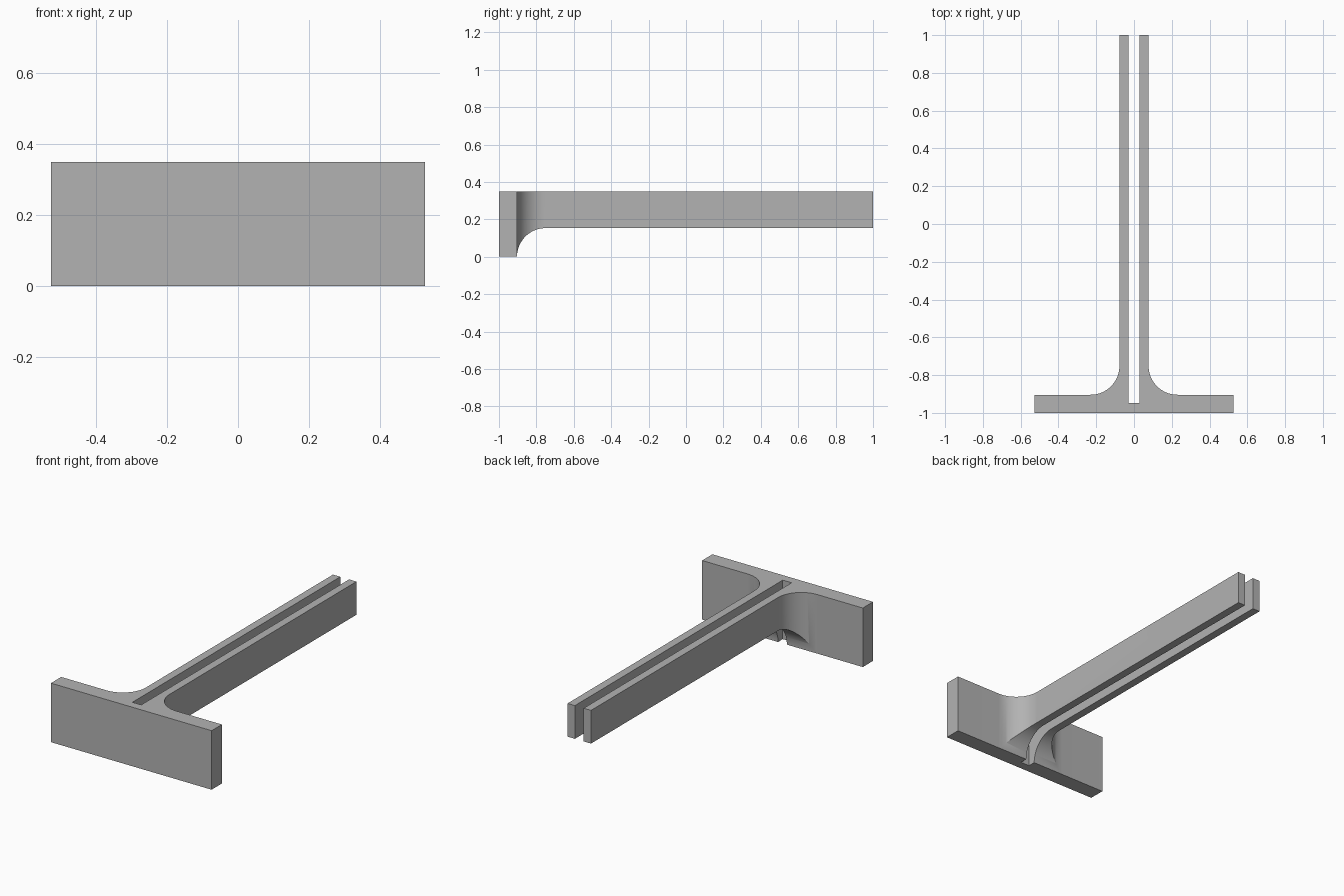
import bpy, bmesh
from math import sin, cos, pi, radians

cube = bpy.data.objects.get("Cube")
if cube:
    bpy.data.objects.remove(cube, do_unlink=True)

HALF_WIDTH, HEIGHT = 0.527, 0.35     # cross plate
PLATE_BACK = -0.904
WEB, SLOT, SLOT_END = 0.077, 0.029, -0.948
R = 0.153                            # fillet radius, also the web's underside height
STEPS = 24

grey = bpy.data.materials.new("plain_grey")
grey.use_nodes = True
colour = (0.45, 0.45, 0.45, 1)
grey.diffuse_color = colour
grey.node_tree.nodes["Principled BSDF"].inputs["Base Color"].default_value = colour


def prism(name, outline, offset):
    """Solid made by sweeping a closed outline of 3D points along offset."""
    bm = bmesh.new()
    face = bm.faces.new([bm.verts.new(p) for p in outline])
    swept = bmesh.ops.extrude_face_region(bm, geom=[face])["geom"]
    moved = [g for g in swept if isinstance(g, bmesh.types.BMVert)]
    bmesh.ops.translate(bm, verts=moved, vec=offset)
    bmesh.ops.recalc_face_normals(bm, faces=bm.faces)
    mesh = bpy.data.meshes.new(name)
    bm.to_mesh(mesh)
    bm.free()
    mesh.materials.append(grey)
    obj = bpy.data.objects.new(name, mesh)
    bpy.context.collection.objects.link(obj)
    return obj


def arc(cx, cy, start, end):
    return [(cx + R * cos(a), cy + R * sin(a))
            for a in (start + (end - start) * i / STEPS for i in range(STEPS + 1))]


# T-shaped plan with filleted corners and a slot down the stem
half = [(HALF_WIDTH, -1), (HALF_WIDTH, PLATE_BACK)]
half += arc(WEB + R, PLATE_BACK + R, 1.5 * pi, pi)
half += [(WEB, 1), (SLOT, 1), (SLOT, SLOT_END)]
plan = half + [(-x, y) for x, y in reversed(half)]
bracket = prism("slotted_t_bracket", [(x, y, 0) for x, y in plan], (0, 0, HEIGHT))

# Clearance under the stem, rounded where it meets the plate
side = arc(PLATE_BACK + R + 0.0005, 0, pi, pi / 2)
side += [(1.2, R), (1.2, -0.1), (side[0][0], -0.1)]
cutter = prism("underside_cutter", [(-0.4, y, z) for y, z in side], (0.8, 0, 0))
cutter.hide_render = True

cut = bracket.modifiers.new("underside_cut", "BOOLEAN")
cut.operation = "DIFFERENCE"
cut.solver = "EXACT"
cut.object = cutter

bpy.ops.object.select_all(action="DESELECT")
bpy.context.view_layer.objects.active = bracket
bracket.select_set(True)
bpy.ops.object.modifier_apply(modifier=cut.name)
bpy.data.objects.remove(cutter, do_unlink=True)
bpy.ops.object.shade_smooth_by_angle(angle=radians(25))
